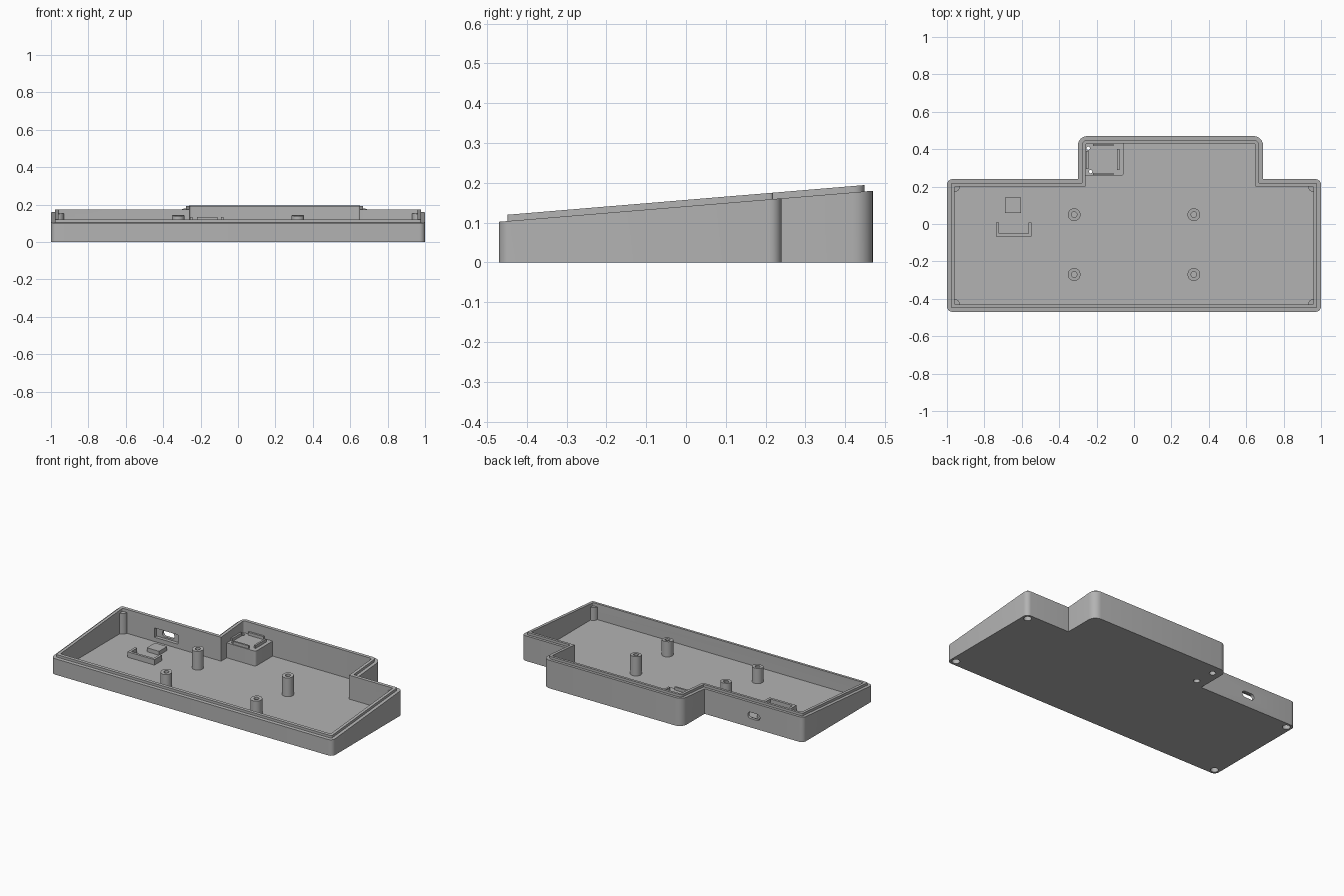
import bpy, bmesh, math

if "Cube" in bpy.data.objects:
    bpy.data.objects.remove(bpy.data.objects["Cube"])

# One plain grey plastic
grey = bpy.data.materials.new("grey_plastic")
grey.use_nodes = True
colour = (0.45, 0.45, 0.45, 1)
grey.diffuse_color = colour
grey.node_tree.nodes["Principled BSDF"].inputs["Base Color"].default_value = colour

FLOOR, WALL, RIM, LIP = 0.02, 0.04, 0.021, 0.016
LEFT, RIGHT, FRONT, BACK = -1, 1, -0.47, 0.24
BUMP_L, BUMP_R, BUMP_BACK = -0.30, 0.69, 0.47


def slope(offset=0.0):
    """Height of the tilted top plane, shifted by offset."""
    return lambda y: 0.102 + (y - FRONT) * 0.083 + offset


def level(z):
    return lambda y: z


def finish(name, bm):
    bmesh.ops.recalc_face_normals(bm, faces=bm.faces)
    mesh = bpy.data.meshes.new(name)
    bm.to_mesh(mesh)
    bm.free()
    mesh.materials.append(grey)
    ob = bpy.data.objects.new(name, mesh)
    bpy.context.collection.objects.link(ob)
    return ob


def loft(name, rings):
    """Skin a stack of (points, height function) rings and cap both ends."""
    bm = bmesh.new()
    loops = [[bm.verts.new((x, y, h(y))) for x, y in pts] for pts, h in rings]
    for a, b in zip(loops, loops[1:]):
        for i in range(len(a)):
            j = (i + 1) % len(a)
            bm.faces.new((a[i], a[j], b[j], b[i]))
    bm.faces.new(loops[0])
    bm.faces.new(loops[-1])
    return finish(name, bm)


def prism(name, pts, bottom, top):
    return loft(name, [(pts, level(bottom)), (pts, top)])


def circle(x, y, r, n=32):
    return [(x + r * math.cos(i * math.tau / n), y + r * math.sin(i * math.tau / n))
            for i in range(n)]


def rect(x0, x1, y0, y1):
    return [(x0, y0), (x1, y0), (x1, y1), (x0, y1)]


def rounded(corners, steps=6):
    """Round (x, y, radius) corners of a right-angled outline."""
    pts = []
    for i, (x, y, r) in enumerate(corners):
        if r == 0:
            pts.append((x, y))
            continue
        px, py, _ = corners[i - 1]
        nx, ny, _ = corners[(i + 1) % len(corners)]
        sign = lambda v: (v > 1e-6) - (v < -1e-6)
        ax, ay, bx, by = sign(px - x), sign(py - y), sign(nx - x), sign(ny - y)
        for k in range(steps + 1):
            t = k / steps * math.pi / 2
            u, v = r * (1 - math.sin(t)), r * (1 - math.cos(t))
            pts.append((x + ax * u + bx * v, y + ay * u + by * v))
    return pts


def outline(d):
    """Case outline moved inward by d."""
    r, rb = max(0.03 - d, 0.006), max(0.05 - d, 0.012)
    return rounded([
        (LEFT + d, FRONT + d, r), (RIGHT - d, FRONT + d, r), (RIGHT - d, BACK - d, r),
        (BUMP_R - d, BACK - d, 0), (BUMP_R - d, BUMP_BACK - d, rb),
        (BUMP_L + d, BUMP_BACK - d, rb), (BUMP_L + d, BACK - d, 0), (LEFT + d, BACK - d, r)])


def cut(ob, cutters):
    """Subtract cutters and bake the result."""
    for c in cutters:
        m = ob.modifiers.new("cut", "BOOLEAN")
        m.operation, m.solver, m.object = "DIFFERENCE", "EXACT", c
    dg = bpy.context.evaluated_depsgraph_get()
    mesh = bpy.data.meshes.new_from_object(ob.evaluated_get(dg))
    ob.modifiers.clear()
    ob.data = mesh


parts, helpers = [], []

# Tray with stepped rim and raised lip
case = loft("case_shell", [
    (outline(0), level(0)), (outline(0), slope()), (outline(RIM), slope()),
    (outline(RIM), slope(LIP)), (outline(WALL), slope(LIP)), (outline(WALL), level(FLOOR))])
parts.append(case)

# Port slot through the back wall, with an inner recess
PORT_X, PORT_Z = -0.65, 0.077
w, h = 0.043, 0.02
slot = prism("slot_cutter", rounded([
    (PORT_X - w, PORT_Z - h, 0.019), (PORT_X + w, PORT_Z - h, 0.019),
    (PORT_X + w, PORT_Z + h, 0.019), (PORT_X - w, PORT_Z + h, 0.019)]), -0.27, level(-0.15))
recess = prism("recess_cutter", rect(PORT_X - 0.083, PORT_X + 0.083, PORT_Z - 0.03, PORT_Z + 0.03),
               -0.222, level(-0.15))
for c in (slot, recess):
    c.rotation_euler.x = math.pi / 2
helpers += [slot, recess]
case_cutters = [slot, recess]

# Corner screw bosses, open underneath
IN = 0.036
for side, x in (("right", LEFT + IN), ("left", RIGHT - IN)):
    for end, y in (("front", FRONT + IN), ("back", BACK - IN)):
        boss = prism(f"{end}_{side}_corner_boss", circle(x, y, 0.034), 0.005, slope(-0.004))
        hole = prism("corner_cutter", circle(x, y, 0.023), -0.05, level(0.07))
        cut(boss, [hole])
        parts.append(boss)
        helpers.append(hole)
        case_cutters.append(hole)

# Four hollow standoffs
for side, x in (("right", -0.32), ("left", 0.32)):
    for end, y in (("front", -0.27), ("back", 0.05)):
        post = prism(f"{end}_{side}_standoff", circle(x, y, 0.034), 0.01, slope(-0.003))
        hole = prism("standoff_cutter", circle(x, y, 0.015), 0.05, level(0.3))
        cut(post, [hole])
        parts.append(post)
        helpers.append(hole)

# Raised block in the rear extension, with two screw holes
block = prism("module_block", rounded([
    (-0.27, 0.257, 0), (-0.055, 0.257, 0.015), (-0.055, 0.44, 0), (-0.27, 0.44, 0)]),
    0.01, level(0.116))
block_cutters = []
for x, y in ((-0.245, 0.405), (-0.232, 0.28)):
    block_cutters.append(prism("screw_cutter", circle(x, y, 0.009), -0.05, level(0.3)))
    block_cutters.append(prism("bore_cutter", circle(x, y, 0.019), -0.05, level(0.05)))
cut(block, block_cutters)
parts.append(block)
helpers += block_cutters
case_cutters += block_cutters
cut(case, case_cutters)

# Low rails framing the module
for name, r in (("back", (-0.22, -0.11, 0.416, 0.428)), ("front", (-0.22, -0.11, 0.262, 0.274)),
                ("right", (-0.256, -0.244, 0.295, 0.39)), ("left", (-0.09, -0.078, 0.29, 0.4))):
    parts.append(prism(f"{name}_module_rail", rect(*r), 0.11, level(0.135)))

# Board support pad and U-shaped stop
parts.append(prism("board_pad", rect(-0.69, -0.603, 0.06, 0.143), 0.01, level(0.045)))
x0, x1, y0, y1, t = -0.738, -0.547, -0.067, 0.008, 0.016
parts.append(prism("board_stop", [
    (x0, y0), (x1, y0), (x1, y1), (x1 - t, y1), (x1 - t, y0 + t),
    (x0 + t, y0 + t), (x0 + t, y1), (x0, y1)], 0.01, level(0.055)))

for c in helpers:
    bpy.data.objects.remove(c)

bpy.ops.object.select_all(action="DESELECT")
for ob in parts:
    ob.select_set(True)
bpy.context.view_layer.objects.active = case
bpy.ops.object.shade_smooth_by_angle(angle=math.radians(35))
